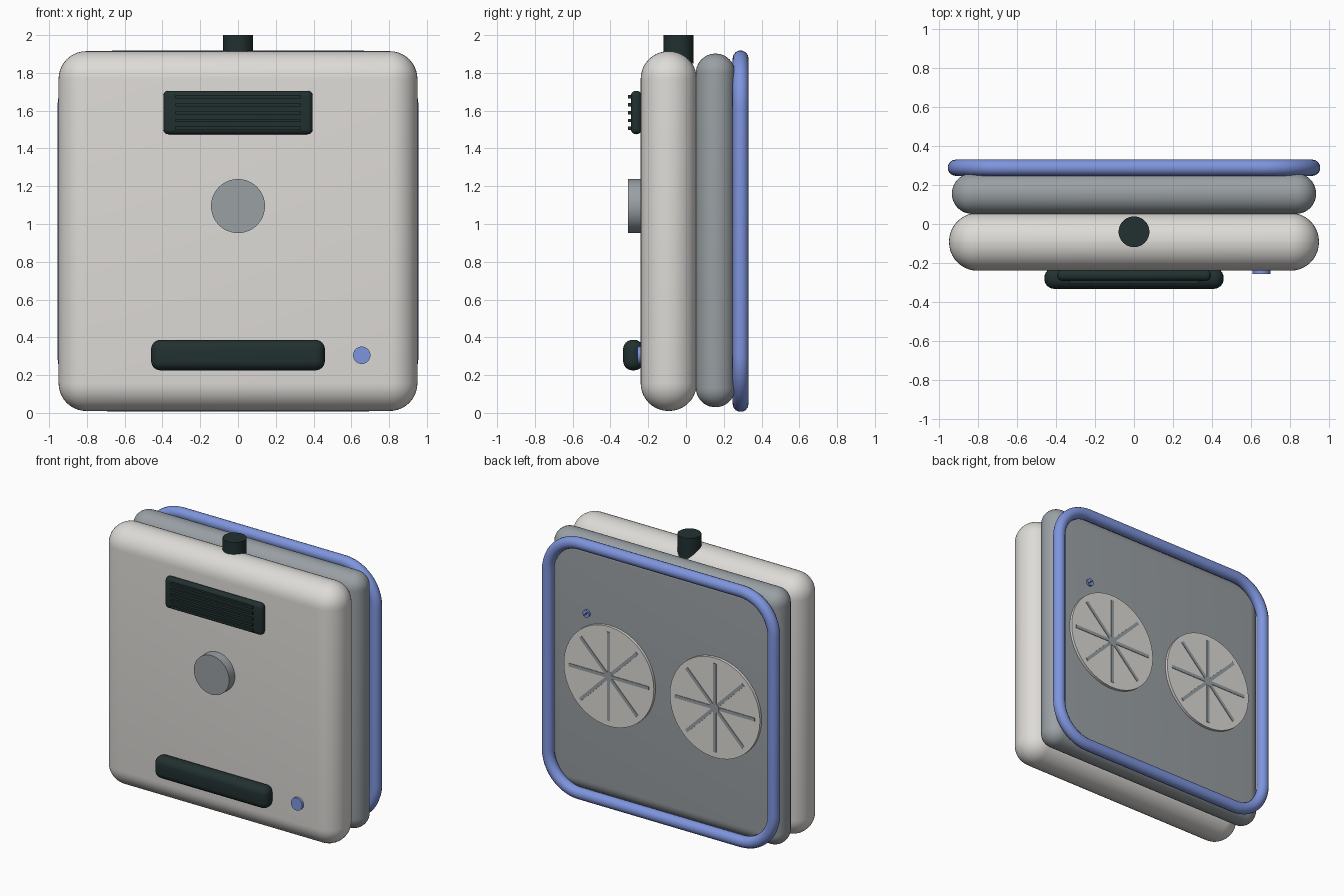
import bpy
from math import pi, sin, cos, radians

if "Cube" in bpy.data.objects:
    bpy.data.objects.remove(bpy.data.objects["Cube"])


def material(name, rgb):
    m = bpy.data.materials.new(name)
    m.use_nodes = True
    colour = (*rgb, 1)
    m.diffuse_color = colour
    m.node_tree.nodes["Principled BSDF"].inputs["Base Color"].default_value = colour
    return m


WHITE = material("warm white", (0.73, 0.71, 0.68))
GREY = material("slate grey", (0.32, 0.35, 0.37))
BLUE = material("soft blue", (0.21, 0.30, 0.73))
DARK = material("dark green black", (0.016, 0.030, 0.030))


def finish(ob, name, mat):
    ob.name = name
    ob.data.materials.append(mat)
    bpy.ops.object.shade_smooth_by_angle(angle=radians(35))
    return ob


def box(name, mat, lo, hi, bevel=0, segments=8, turn=0):
    """Box between two corners, optionally rounded and turned about y."""
    centre = [(a + b) / 2 for a, b in zip(lo, hi)]
    bpy.ops.mesh.primitive_cube_add(size=1, location=centre)
    ob = bpy.context.object
    ob.scale = [b - a for a, b in zip(lo, hi)]
    bpy.ops.object.transform_apply(location=False, rotation=False, scale=True)
    if bevel:
        mod = ob.modifiers.new("round", "BEVEL")
        mod.width = bevel
        mod.segments = segments
        bpy.ops.object.modifier_apply(modifier=mod.name)
    ob.rotation_euler.y = turn
    return finish(ob, name, mat)


def disc(name, mat, x, z, radius, y0, y1, sides=48):
    """Cylinder whose axis runs front to back."""
    bpy.ops.mesh.primitive_cylinder_add(
        vertices=sides, radius=radius, depth=y1 - y0,
        location=(x, (y0 + y1) / 2, z), rotation=(pi / 2, 0, 0))
    return finish(bpy.context.object, name, mat)


# Two stacked body shells
box("front_shell", WHITE, (-0.95, -0.24, 0.01), (0.95, 0.057, 1.915), 0.147, 10)
box("rear_shell", GREY, (-0.935, 0.052, 0.03), (0.935, 0.26, 1.902), 0.103, 10)

# Rounded tube ring around the back
half, corner, mid_z, steps = 0.915, 0.26, 0.962, 12
path = []
for quarter in range(4):
    base = quarter * pi / 2
    sx = 1 if quarter in (0, 3) else -1
    sz = 1 if quarter < 2 else -1
    for i in range(steps + 1):
        a = base + i / steps * pi / 2
        path.append((sx * (half - corner) + corner * cos(a), 0.289,
                     mid_z + sz * (half - corner) + corner * sin(a)))
curve = bpy.data.curves.new("back_ring", "CURVE")
curve.dimensions = "3D"
curve.bevel_depth = 0.042
curve.bevel_resolution = 5
spline = curve.splines.new("POLY")
spline.points.add(len(path) - 1)
for point, co in zip(spline.points, path):
    point.co = (*co, 1)
spline.use_cyclic_u = True
ring = bpy.data.objects.new("back_ring", curve)
bpy.context.collection.objects.link(ring)
bpy.ops.object.select_all(action="DESELECT")
ring.select_set(True)
bpy.context.view_layer.objects.active = ring
bpy.ops.object.convert(target="MESH")
finish(bpy.context.object, "back_ring", BLUE)

# Top plug
bpy.ops.mesh.primitive_cylinder_add(vertices=48, radius=0.079, depth=0.15,
                                    location=(0, -0.04, 1.925))
finish(bpy.context.object, "top_plug", DARK)

# Front grille with slats
box("grille_panel", DARK, (-0.395, -0.292, 1.475), (0.395, -0.235, 1.705), 0.027, 5)
for i in range(5):
    z = 1.506 + i * 0.042
    box(f"grille_slat_{i + 1}", DARK, (-0.33, -0.308, z - 0.009), (0.33, -0.28, z + 0.009))

# Front knob, handle and button
disc("front_knob", GREY, 0, 1.095, 0.143, -0.307, -0.23)
box("front_handle", DARK, (-0.46, -0.333, 0.225), (0.46, -0.225, 0.387), 0.05, 6)
disc("front_button", BLUE, 0.655, 0.305, 0.046, -0.258, -0.23, 32)

# Two slotted round vents on the back
for side, x in (("left", 0.43), ("right", -0.43)):
    disc(f"{side}_vent", WHITE, x, 0.96, 0.365, 0.25, 0.28, 64)
    disc(f"{side}_vent_hub", GREY, x, 0.96, 0.035, 0.25, 0.285, 24)
    for i in range(4):
        box(f"{side}_vent_bar_{i + 1}", GREY, (x - 0.325, 0.26, 0.948),
            (x + 0.325, 0.284, 0.972), turn=i * pi / 4)

# Small slotted screw on the back
disc("back_screw", BLUE, 0.62, 1.365, 0.027, 0.25, 0.274, 24)
box("back_screw_slot", DARK, (0.598, 0.265, 1.361), (0.642, 0.276, 1.369), turn=pi / 4)
